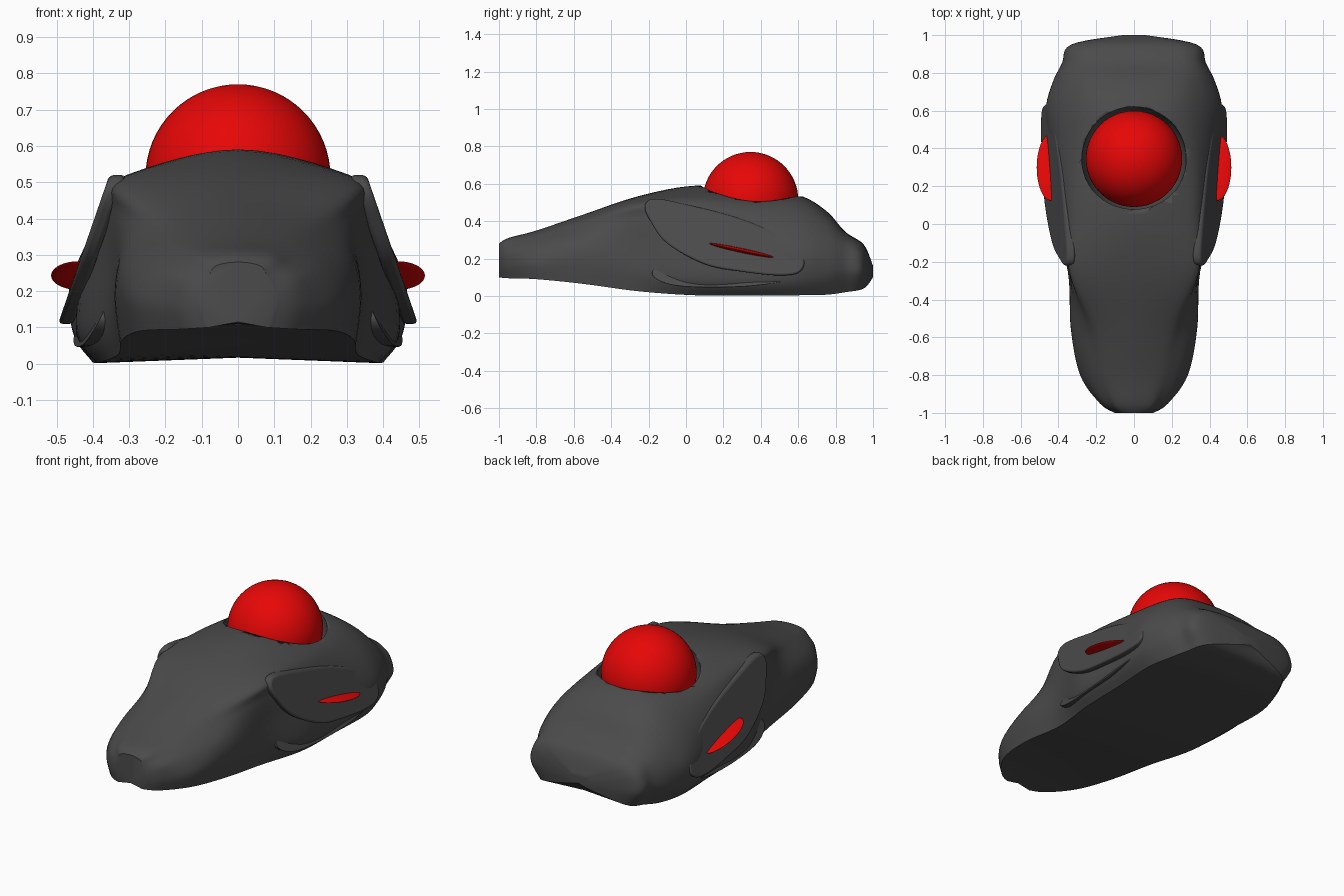
import bpy
import bmesh
from mathutils import Matrix, Vector

default_cube = bpy.data.objects.get("Cube")
if default_cube:
    bpy.data.objects.remove(default_cube, do_unlink=True)


def make_material(name, color):
    material = bpy.data.materials.new(name)
    material.use_nodes = True
    material.diffuse_color = color
    shader = material.node_tree.nodes["Principled BSDF"]
    shader.inputs["Base Color"].default_value = color
    return material


charcoal = make_material("charcoal plastic", (0.07, 0.07, 0.07, 1))
red = make_material("glossy red", (0.8, 0.002, 0.002, 1))


def spline(points, steps, closed=False):
    """Resample a list of vectors with a curve passing through each of them."""
    count = len(points)

    def pick(i):
        return points[i % count] if closed else points[min(max(i, 0), count - 1)]

    result = []
    for i in range(count if closed else count - 1):
        a, b, c, d = (pick(i + k) for k in (-1, 0, 1, 2))
        for s in range(steps):
            t = s / steps
            result.append(b + (c - a) * t / 2
                          + (a - b * 2.5 + c * 2 - d / 2) * t ** 2
                          + (b * 3 - a - c * 3 + d) * t ** 3 / 2)
    if not closed:
        result.append(points[-1])
    return result


def finish(name, bm, material, angle=0.6):
    """Turn a bmesh into a smooth shaded object."""
    bmesh.ops.recalc_face_normals(bm, faces=bm.faces)
    mesh = bpy.data.meshes.new(name)
    bm.to_mesh(mesh)
    bm.free()
    mesh.materials.append(material)
    obj = bpy.data.objects.new(name, mesh)
    bpy.context.collection.objects.link(obj)
    bpy.ops.object.select_all(action="DESELECT")
    obj.select_set(True)
    bpy.context.view_layer.objects.active = obj
    bpy.ops.object.shade_smooth_by_angle(angle=angle)
    return obj


def ellipsoid(name, matrix, material):
    bm = bmesh.new()
    bmesh.ops.create_uvsphere(bm, u_segments=48, v_segments=32, radius=1, matrix=matrix)
    return finish(name, bm, material)


def mirror(obj):
    obj.modifiers.new("Mirror", "MIRROR").use_axis[0] = True


# Shell stations: y, crown height, then x and z of ridge, flank, fender, side, bottom edge
stations = [
    (-1, .28, .06, .27, .08, .24, .1, .19, .1, .15, .08, .1),
    (-.95, .31, .09, .3, .13, .27, .17, .23, .18, .16, .16, .095),
    (-.8, .35, .11, .34, .18, .315, .25, .26, .285, .18, .27, .09),
    (-.55, .435, .18, .41, .255, .36, .315, .29, .335, .2, .32, .065),
    (-.25, .535, .31, .5, .34, .42, .345, .28, .35, .13, .33, .025),
    (.05, .59, .29, .525, .375, .43, .42, .28, .435, .09, .38, .004),
    (.35, .57, .27, .51, .385, .4, .435, .25, .445, .08, .39, .002),
    (.6, .54, .22, .505, .37, .39, .46, .23, .455, .09, .4, .004),
    (.75, .455, .22, .43, .345, .35, .42, .23, .425, .11, .37, .007),
    (.85, .345, .21, .335, .31, .3, .365, .23, .38, .13, .33, .02),
    (.95, .275, .2, .265, .28, .235, .32, .19, .33, .12, .27, .04),
    (1, .16, .04, .16, .05, .15, .06, .14, .06, .12, .05, .1),
]


def half_profile(row):
    y, crown = row[:2]
    return [Vector((0, y, crown))] + [
        Vector((row[i], y, row[i + 1])) for i in range(2, len(row), 2)]


# Body shell: rails run front to back, then each ring is smoothed across
rails = [spline(list(rail), 6) for rail in zip(*map(half_profile, stations))]
bm = bmesh.new()
rings = []
for half in zip(*rails):
    flipped = [Vector((-p.x, p.y, p.z)) for p in reversed(half[1:])]
    ring = spline(flipped + list(half), 6)
    keel = half[-1].copy()
    keel.x = 0
    keel.z += 0.015
    rings.append([bm.verts.new(p) for p in ring + [keel]])
for first, second in zip(rings, rings[1:]):
    for i in range(len(first)):
        j = (i + 1) % len(first)
        bm.faces.new((first[i], first[j], second[j], second[i]))
bm.faces.new(rings[0])
bm.faces.new(rings[-1])
body = finish("body_shell", bm, charcoal)

# Ball and the round socket cut into the shell
ball_place = Matrix.Translation((0, 0.345, 0.515))
ellipsoid("track_ball", ball_place @ Matrix.Scale(0.255, 4), red)
cutter = ellipsoid("socket_cutter", ball_place @ Matrix.Scale(0.277, 4), charcoal)
cutter.hide_render = True
cutter.hide_viewport = True
socket = body.modifiers.new("Socket", "BOOLEAN")
socket.operation = "DIFFERENCE"
socket.solver = "EXACT"
socket.object = cutter


def side_plate(name, outline, surface_x, thickness):
    """Rounded plate lying on a sloped plane beside the shell, on both sides."""
    bm = bmesh.new()
    curve = spline([Vector(p) for p in outline], 6, closed=True)
    outer = [bm.verts.new((surface_x(y, z), y, z)) for y, z in curve]
    face = bm.faces.new(outer)
    extruded = bmesh.ops.extrude_face_region(bm, geom=[face], use_keep_orig=True)
    moved = [v for v in extruded["geom"] if isinstance(v, bmesh.types.BMVert)]
    bmesh.ops.translate(bm, verts=moved, vec=(-thickness, 0, 0))
    plate = finish(name, bm, charcoal)
    bevel = plate.modifiers.new("Bevel", "BEVEL")
    bevel.width = thickness * 0.28
    bevel.segments = 3
    mirror(plate)


# Large side buttons
side_plate("side_panel", [
    (-.22, .48), (-.17, .52), (0, .49), (.3, .41), (.55, .3), (.63, .21),
    (.61, .13), (.5, .11), (.3, .13), (.1, .17), (-.1, .28), (-.19, .4)],
    lambda y, z: 0.358 + (0.51 - z) * 0.345, 0.045)

# Small lower buttons
side_plate("lower_button", [
    (-.18, .13), (-.1, .17), (.2, .16), (.5, .11), (.53, .08), (.3, .05),
    (0, .05), (-.14, .08)],
    lambda y, z: 0.37 + (0.17 - z) * 0.5 + y * 0.07, 0.07)

# Thin red wheels poking out of the side buttons
wheel = ellipsoid("side_wheel", Matrix.Translation((0.44, 0.3, 0.243))
                  @ Matrix.Rotation(-0.21, 4, "X")
                  @ Matrix.Diagonal((0.075, 0.18, 0.012, 1)), red)
mirror(wheel)
